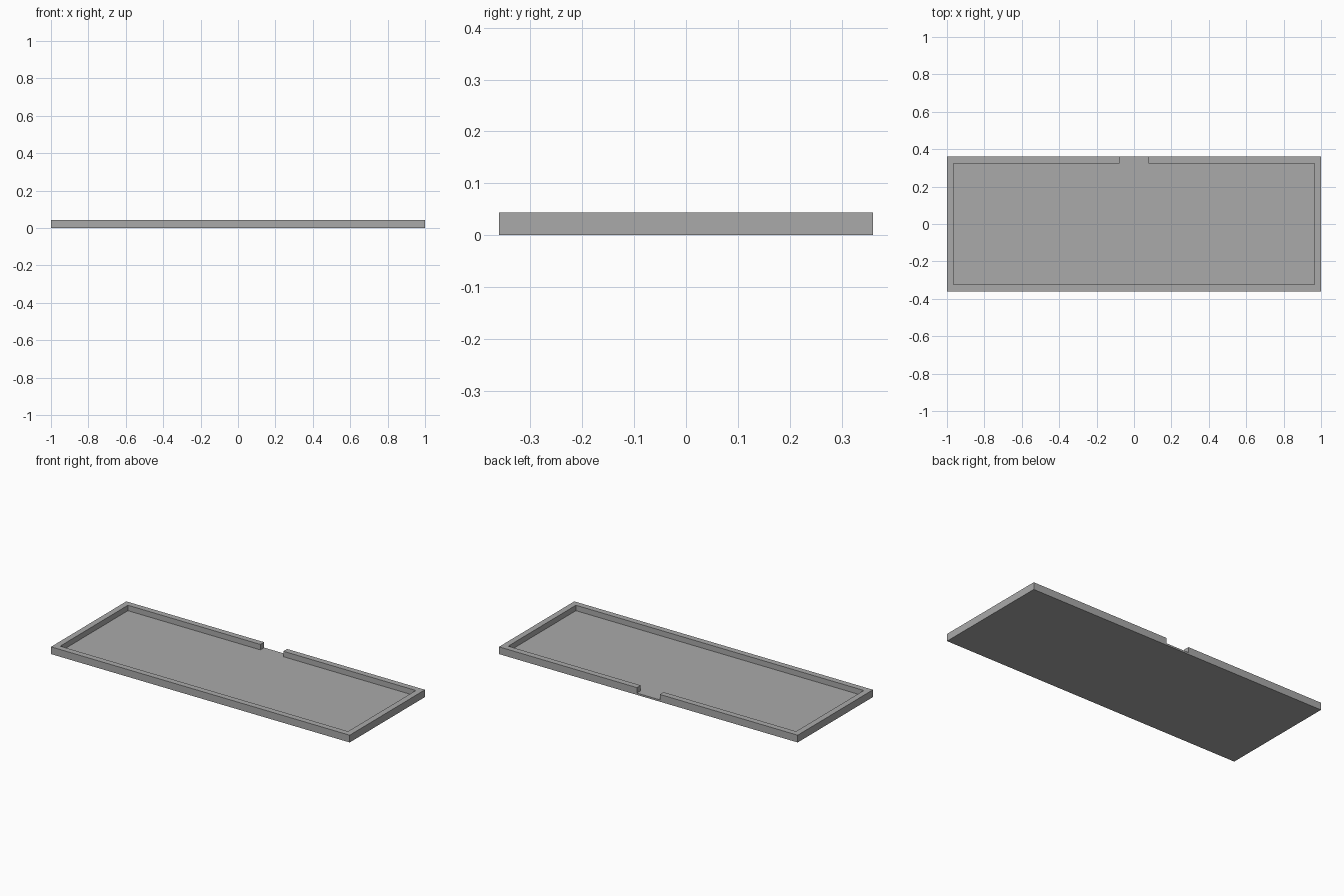
import bpy
import bmesh

cube = bpy.data.objects.get("Cube")
if cube:
    bpy.data.objects.remove(cube, do_unlink=True)

HALF_X, HALF_Y, HEIGHT = 1.0, 0.36, 0.044
WALL, FLOOR, GAP = 0.036, 0.011, 0.077

grey = bpy.data.materials.new("plain grey")
grey.use_nodes = True
colour = (0.4, 0.4, 0.4, 1)
grey.diffuse_color = colour
grey.node_tree.nodes["Principled BSDF"].inputs["Base Color"].default_value = colour


def prism(name, outline, bottom, top):
    """Extrude a counter-clockwise outline between two heights."""
    bm = bmesh.new()
    base = bm.faces.new([bm.verts.new((x, y, bottom)) for x, y in outline])
    ext = bmesh.ops.extrude_face_region(bm, geom=[base], use_keep_orig=True)
    moved = [v for v in ext["geom"] if isinstance(v, bmesh.types.BMVert)]
    bmesh.ops.translate(bm, verts=moved, vec=(0, 0, top - bottom))
    bmesh.ops.recalc_face_normals(bm, faces=bm.faces)
    mesh = bpy.data.meshes.new(name)
    bm.to_mesh(mesh)
    bm.free()
    mesh.materials.append(grey)
    obj = bpy.data.objects.new(name, mesh)
    bpy.context.collection.objects.link(obj)
    return obj


# Solid slab of the tray
tray = prism("tray", [(-HALF_X, -HALF_Y), (HALF_X, -HALF_Y),
                      (HALF_X, HALF_Y), (-HALF_X, HALF_Y)], 0, HEIGHT)

# Recess with a gap through the middle of the back rim
ix, iy, out = HALF_X - WALL, HALF_Y - WALL, HALF_Y + WALL
right_half = [(ix, -iy), (ix, iy), (GAP, iy), (GAP, out)]
left_half = [(-x, y) for x, y in reversed(right_half)]
cutter = prism("recess_cutter", right_half + left_half, FLOOR, HEIGHT + WALL)
cutter.hide_render = True

# Cut the recess and drop the cutter
cut = tray.modifiers.new("recess", 'BOOLEAN')
cut.operation = 'DIFFERENCE'
cut.solver = 'EXACT'
cut.object = cutter
bpy.context.view_layer.objects.active = tray
tray.select_set(True)
bpy.ops.object.modifier_apply(modifier=cut.name)
bpy.data.objects.remove(cutter, do_unlink=True)
